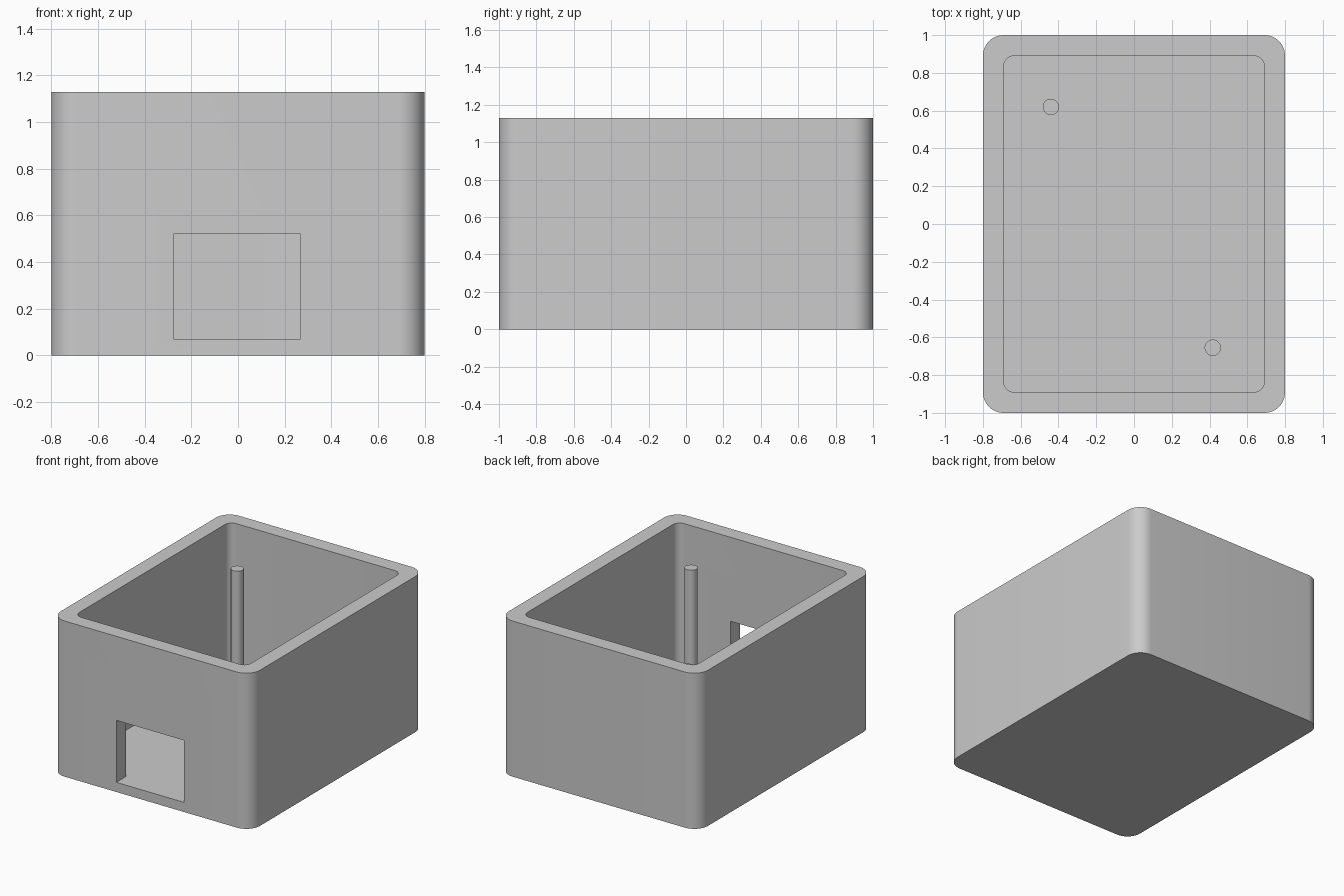
import bpy
import bmesh
import math

if "Cube" in bpy.data.objects:
    bpy.data.objects.remove(bpy.data.objects["Cube"], do_unlink=True)

HALF_X, HALF_Y, HEIGHT = 0.80, 1.00, 1.13
WALL, FLOOR = 0.11, 0.07

grey = bpy.data.materials.new("plain_grey")
grey.use_nodes = True
colour = (0.6, 0.6, 0.6, 1)
grey.diffuse_color = colour
grey.node_tree.nodes["Principled BSDF"].inputs["Base Color"].default_value = colour


def prism(name, outline, z0, z1):
    """Extrude a counter-clockwise outline from z0 to z1."""
    bm = bmesh.new()
    base = bm.faces.new([bm.verts.new((x, y, z0)) for x, y in outline])
    top = bmesh.ops.extrude_face_region(bm, geom=[base])["geom"]
    moved = [v for v in top if isinstance(v, bmesh.types.BMVert)]
    bmesh.ops.translate(bm, verts=moved, vec=(0, 0, z1 - z0))
    bmesh.ops.recalc_face_normals(bm, faces=bm.faces)
    mesh = bpy.data.meshes.new(name)
    bm.to_mesh(mesh)
    bm.free()
    mesh.materials.append(grey)
    obj = bpy.data.objects.new(name, mesh)
    bpy.context.collection.objects.link(obj)
    return obj


def rounded_rect(hx, hy, r, steps=12):
    pts = []
    for k, (sx, sy) in enumerate([(1, 1), (-1, 1), (-1, -1), (1, -1)]):
        for i in range(steps + 1):
            a = math.pi / 2 * (k + i / steps)
            pts.append((sx * (hx - r) + r * math.cos(a), sy * (hy - r) + r * math.sin(a)))
    return pts


def circle(cx, cy, r, steps=32):
    angles = [2 * math.pi * i / steps for i in range(steps)]
    return [(cx + r * math.cos(a), cy + r * math.sin(a)) for a in angles]


def smooth(obj):
    bpy.ops.object.select_all(action="DESELECT")
    obj.select_set(True)
    bpy.context.view_layer.objects.active = obj
    bpy.ops.object.shade_smooth_by_angle(angle=math.radians(30))


def cut(obj, cutter):
    mod = obj.modifiers.new("cut", "BOOLEAN")
    mod.operation = "DIFFERENCE"
    mod.solver = "EXACT"
    mod.object = cutter
    bpy.context.view_layer.objects.active = obj
    bpy.ops.object.modifier_apply(modifier=mod.name)
    bpy.data.objects.remove(cutter, do_unlink=True)


# Open box with rounded corners
box = prism("box_shell", rounded_rect(HALF_X, HALF_Y, 0.11), 0, HEIGHT)
cut(box, prism("cavity_cutter", rounded_rect(HALF_X - WALL, HALF_Y - WALL, 0.055),
               FLOOR, HEIGHT + 0.2))

# Rectangular opening in the front wall, level with the floor
x0, x1, y0, y1 = -0.277, 0.267, -1.2, -0.8
cut(box, prism("opening_cutter", [(x0, y0), (x1, y0), (x1, y1), (x0, y1)], FLOOR, 0.52))
smooth(box)

# Two standing posts in opposite corners
for name, x, y in [("back_post", -0.44, 0.62), ("front_post", 0.417, -0.655)]:
    smooth(prism(name, circle(x, y, 0.043), FLOOR - 0.02, 0.96))
